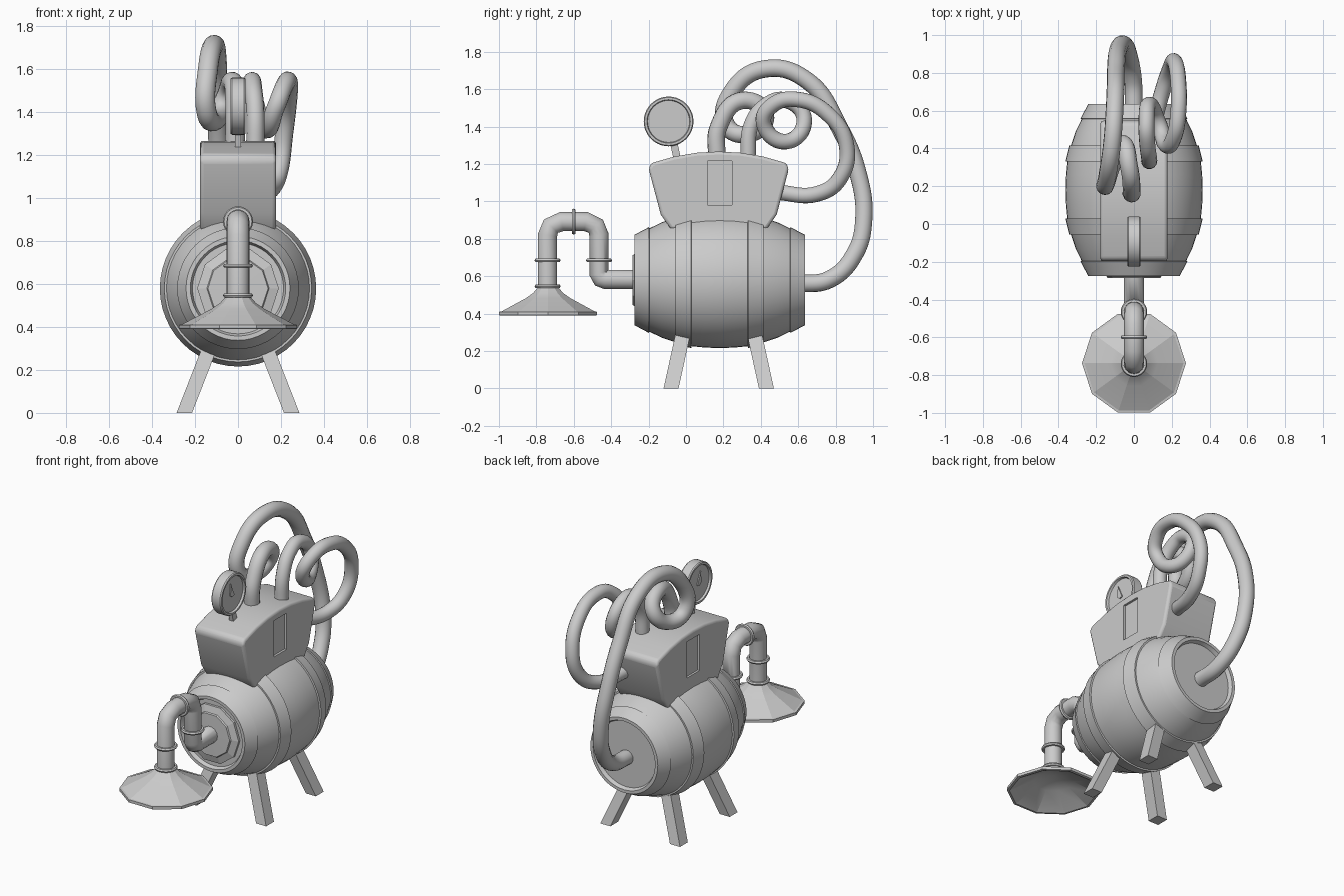
import bpy
import bmesh
import math
from mathutils import Matrix, Vector

if "Cube" in bpy.data.objects:
    bpy.data.objects.remove(bpy.data.objects["Cube"])

grey = bpy.data.materials.new("plain_grey")
grey.use_nodes = True
grey.diffuse_color = (0.6, 0.6, 0.6, 1)
grey.node_tree.nodes["Principled BSDF"].inputs["Base Color"].default_value = (0.6, 0.6, 0.6, 1)

ALONG_Y = Matrix.Rotation(-math.pi / 2, 4, "X")
ALONG_X = Matrix.Rotation(math.pi / 2, 4, "Y")
UP = Matrix.Identity(4)


def finish(name, bm, smooth=35):
    bmesh.ops.remove_doubles(bm, verts=bm.verts, dist=0.0005)
    bmesh.ops.recalc_face_normals(bm, faces=bm.faces)
    mesh = bpy.data.meshes.new(name)
    bm.to_mesh(mesh)
    bm.free()
    obj = bpy.data.objects.new(name, mesh)
    bpy.context.collection.objects.link(obj)
    mesh.materials.append(grey)
    if smooth:
        bpy.ops.object.select_all(action="DESELECT")
        obj.select_set(True)
        bpy.context.view_layer.objects.active = obj
        bpy.ops.object.shade_smooth_by_angle(angle=math.radians(smooth))
    return obj


def lathe(name, profile, loc, axis=UP, sides=40, smooth=35, closed=False):
    """Turn (radius, height) points round an axis."""
    bm = bmesh.new()
    place = Matrix.Translation(loc) @ axis
    rings = []
    for r, h in profile:
        rings.append([bm.verts.new(place @ Vector((r * math.cos(a), r * math.sin(a), h)))
                      for a in (math.tau * i / sides for i in range(sides))])
    pairs = list(zip(rings, rings[1:]))
    if closed:
        pairs.append((rings[-1], rings[0]))
    for a, b in pairs:
        for i in range(sides):
            j = (i + 1) % sides
            bm.faces.new((a[i], a[j], b[j], b[i]))
    return finish(name, bm, smooth)


def tube(name, points, radius, smooth_path=True):
    """Round hose or pipe through the points."""
    curve = bpy.data.curves.new(name, "CURVE")
    curve.dimensions = "3D"
    curve.bevel_depth = radius
    curve.bevel_resolution = 5
    curve.resolution_u = 10
    curve.use_fill_caps = True
    spline = curve.splines.new("BEZIER" if smooth_path else "POLY")
    if smooth_path:
        spline.bezier_points.add(len(points) - 1)
        for bp, p in zip(spline.bezier_points, points):
            bp.co = p
            bp.handle_left_type = bp.handle_right_type = "AUTO"
    else:
        spline.points.add(len(points) - 1)
        for sp, p in zip(spline.points, points):
            sp.co = (*p, 1)
        spline.use_smooth = True
    obj = bpy.data.objects.new(name, curve)
    bpy.context.collection.objects.link(obj)
    curve.materials.append(grey)
    return obj


def prism(name, outline, x0, x1):
    """Extrude a (y, z) outline from x0 to x1."""
    bm = bmesh.new()
    face = bm.faces.new([bm.verts.new((x0, y, z)) for y, z in outline])
    out = bmesh.ops.extrude_face_region(bm, geom=[face])
    moved = [v for v in out["geom"] if isinstance(v, bmesh.types.BMVert)]
    bmesh.ops.translate(bm, verts=moved, vec=(x1 - x0, 0, 0))
    return finish(name, bm, 0)


# Barrel: half profile mirrored about its middle, with hoops and recessed ends
MID, AXIS_Z = 0.18, 0.58
half = [(0, -0.43), (0.212, -0.43), (0.222, -0.455), (0.242, -0.455),
        (0.283, -0.378), (0.276, -0.376), (0.308, -0.31), (0.333, -0.235),
        (0.343, -0.235), (0.364, -0.152), (0.354, -0.15), (0.361, -0.08), (0.364, 0)]
lathe("barrel", half + [(r, -h) for r, h in reversed(half[:-1])],
      (0, MID, AXIS_Z), ALONG_Y, sides=48, smooth=25)

# Stepped flange on the front end
lathe("front_flange", [(0.19, 0.04), (0.19, 0.0), (0.145, -0.012), (0.14, -0.02), (0, -0.022)],
      (0, -0.265, AXIS_Z), ALONG_Y, sides=10, smooth=0)

# Legs: sheared square posts
for side, sx in (("left", 1), ("right", -1)):
    for end, sy in (("front", -1), ("rear", 1)):
        bm = bmesh.new()
        bmesh.ops.create_cube(bm, size=1)
        for v in bm.verts:
            top = v.co.z > 0
            cx, cy, z = (0.125, 0.185, 0.32) if top else (0.25, 0.255, 0)
            v.co = (sx * cx + v.co.x * 0.072, 0.175 + sy * cy + v.co.y * 0.08, z)
        finish(f"{end}_{side}_leg", bm, 0)

# Control box with rounded edges and a recessed panel on each side
arc = [(0.175 + 0.36 * t, 1.267 - 0.062 * t * t) for t in (-1, -0.66, -0.33, 0, 0.33, 0.66, 1)]
outline = [(-0.2, 1.175)] + arc + [(0.55, 1.175), (0.485, 0.93), (0.43, 0.85),
                                  (-0.08, 0.85), (-0.135, 0.93)]
box = prism("control_box", outline, -0.177, 0.177)
bevel = box.modifiers.new("rounded_edges", "BEVEL")
bevel.width = 0.016
bevel.segments = 3
bevel.limit_method = "ANGLE"
bevel.angle_limit = math.radians(40)
panel = [(0.115, 0.98), (0.245, 0.98), (0.245, 1.215), (0.115, 1.215)]
for side, sx in (("left", 1), ("right", -1)):
    cutter = prism(f"{side}_panel_cutter", panel, sx * 0.163, sx * 0.3)
    cutter.hide_render = True
    cutter.hide_viewport = True
    cut = box.modifiers.new(f"{side}_panel", "BOOLEAN")
    cut.object = cutter
    cut.solver = "EXACT"
bpy.ops.object.select_all(action="DESELECT")
box.select_set(True)
bpy.context.view_layer.objects.active = box
bpy.ops.object.shade_smooth_by_angle(angle=math.radians(32))

# Pressure gauge: rimmed dial, a needle on both faces, slanted stem
dial = [(0, 0.022), (0.112, 0.022), (0.116, 0.035), (0.128, 0.035), (0.133, 0.028)]
lathe("gauge", dial + [(r, -h) for r, h in reversed(dial)], (0, -0.093, 1.428), ALONG_X)
needle = [(-0.113, 1.5), (-0.117, 1.425), (-0.1, 1.412), (-0.076, 1.417)]
for side, sx in (("left", 1), ("right", -1)):
    prism(f"{side}_gauge_needle", needle, sx * 0.021, sx * 0.029)
prism("gauge_stem", [(-0.085, 1.31), (-0.045, 1.31), (-0.025, 1.22), (-0.065, 1.22)],
      -0.014, 0.014)

# Front pipe with faceted bends
pipe = [(-0.26, 0.583), (-0.43, 0.583), (-0.453, 0.59), (-0.465, 0.615), (-0.465, 0.82),
        (-0.482, 0.868), (-0.535, 0.892), (-0.665, 0.892), (-0.722, 0.868),
        (-0.74, 0.82), (-0.74, 0.53)]
tube("front_pipe", [(0, y, z) for y, z in pipe], 0.053, smooth_path=False)

# Pipe collars
collar = [(0.05, -0.009), (0.061, -0.009), (0.066, 0), (0.061, 0.009), (0.05, 0.009)]
for name, y, z, axis in (("rear_collar", -0.465, 0.685, UP), ("front_collar", -0.74, 0.685, UP),
                         ("horn_collar", -0.74, 0.547, UP), ("top_collar", -0.6, 0.892, ALONG_Y)):
    lathe(name, [(r * 1.06, h) for r, h in collar], (0, y, z), axis, sides=24, closed=True)

# Ten-sided horn, hollow underneath
lathe("horn", [(0.05, 0.545), (0.062, 0.535), (0.085, 0.51), (0.125, 0.483), (0.262, 0.412),
               (0.275, 0.41), (0.275, 0.392), (0.26, 0.39), (0.12, 0.465), (0, 0.5)],
      (0, -0.737, 0), sides=10, smooth=15)

# Long hose: one curl above the box, then over and down to the barrel's rear
tube("long_hose", [(-0.015, 0.165, 1.22), (-0.012, 0.175, 1.4), (-0.025, 0.3, 1.54),
                   (-0.06, 0.425, 1.46), (-0.11, 0.33, 1.36), (-0.148, 0.215, 1.41),
                   (-0.14, 0.255, 1.6), (-0.115, 0.43, 1.71), (-0.1, 0.65, 1.645),
                   (-0.095, 0.82, 1.395), (-0.085, 0.917, 1.16), (-0.055, 0.95, 0.9),
                   (-0.03, 0.9, 0.716), (-0.005, 0.767, 0.583), (0, 0.59, 0.558)], 0.047)

# Looped hose: a coil on the left side, then into the box's rear
tube("looped_hose", [(0.08, 0.33, 1.22), (0.08, 0.35, 1.41), (0.07, 0.43, 1.515),
                     (0.066, 0.53, 1.542), (0.08, 0.632, 1.44), (0.13, 0.535, 1.32),
                     (0.175, 0.415, 1.42), (0.215, 0.47, 1.52), (0.235, 0.595, 1.545),
                     (0.235, 0.75, 1.475), (0.215, 0.858, 1.3), (0.19, 0.82, 1.12),
                     (0.15, 0.7, 1.04), (0.09, 0.48, 1.05)], 0.042)
